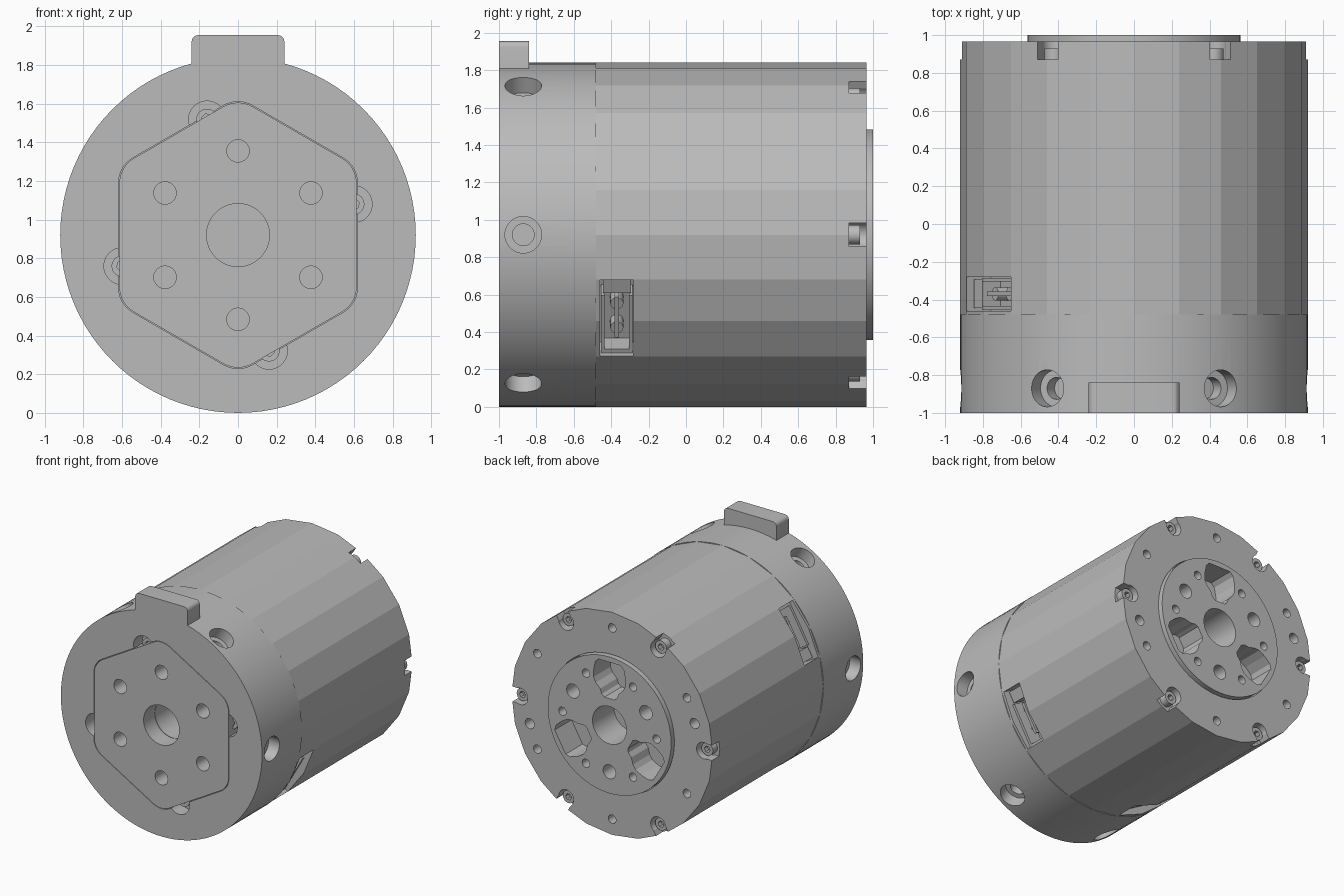
import bpy, bmesh
from math import pi, sin, cos, radians
from mathutils import Matrix

cube = bpy.data.objects.get("Cube")
if cube:
    bpy.data.objects.remove(cube, do_unlink=True)

AXIS_Z = 0.92      # height of the drum axis
R = 0.92           # drum radius

grey = bpy.data.materials.new("machined grey")
grey.use_nodes = True
grey.diffuse_color = (0.5, 0.5, 0.5, 1)
grey.node_tree.nodes["Principled BSDF"].inputs["Base Color"].default_value = (0.5, 0.5, 0.5, 1)


def circle(r, n=48):
    return [(r * cos(2 * pi * i / n), r * sin(2 * pi * i / n)) for i in range(n)]


def rect(x0, x1, z0, z1):
    return [(x0, z0), (x1, z0), (x1, z1), (x0, z1)]


def hexagon(apothem, fillet, steps=8):
    """Rounded hexagon with a corner pointing up."""
    d = (apothem - fillet) / cos(pi / 6)
    pts = []
    for k in range(6):
        a = radians(90 + 60 * k)
        for s in range(steps + 1):
            b = a + radians(-30 + 60 * s / steps)
            pts.append((d * cos(a) + fillet * cos(b), d * sin(a) + fillet * sin(b)))
    return pts


def polar(angle, r=0, y=0):
    """Frame on the drum: local x is radial, y is axial, z is tangential."""
    return (Matrix.Translation((0, y, AXIS_Z)) @ Matrix.Rotation(-radians(angle), 4, 'Y')
            @ Matrix.Translation((r, 0, 0)))


def radial(angle, y=0):
    """Frame whose local y points outward from the drum axis."""
    return polar(angle, 0, y) @ Matrix.Rotation(-pi / 2, 4, 'Z')


def solid(name, *prisms):
    """Object from prisms: (outline in x/z, y start, y end, frame)."""
    bm = bmesh.new()
    for pts, y0, y1, frame in prisms:
        a = [bm.verts.new(frame @ Matrix.Translation((x, y0, z)).translation) for x, z in pts]
        b = [bm.verts.new(frame @ Matrix.Translation((x, y1, z)).translation) for x, z in pts]
        bm.faces.new(a)
        bm.faces.new(b[::-1])
        for i in range(len(pts)):
            j = (i + 1) % len(pts)
            bm.faces.new((a[j], a[i], b[i], b[j]))
    bmesh.ops.recalc_face_normals(bm, faces=bm.faces)
    me = bpy.data.meshes.new(name)
    bm.to_mesh(me)
    bm.free()
    me.materials.append(grey)
    ob = bpy.data.objects.new(name, me)
    bpy.context.collection.objects.link(ob)
    return ob


def combine(ob, op, *prism_sets):
    """Apply one boolean per prism set, then drop the cutters."""
    cutters = []
    for prisms in prism_sets:
        c = solid("cutter", *prisms)
        c.hide_render = True
        m = ob.modifiers.new("bool", 'BOOLEAN')
        m.operation, m.solver, m.object = op, 'EXACT', c
        cutters.append(c)
    bpy.context.view_layer.update()
    dg = bpy.context.evaluated_depsgraph_get()
    me = bpy.data.meshes.new_from_object(ob.evaluated_get(dg))
    ob.modifiers.clear()
    ob.data = me
    for c in cutters:
        bpy.data.objects.remove(c, do_unlink=True)


def smooth(ob):
    bpy.ops.object.select_all(action='DESELECT')
    ob.select_set(True)
    bpy.context.view_layer.objects.active = ob
    bpy.ops.object.shade_smooth_by_angle(angle=radians(12))


C = polar(0)
SIXTHS = range(0, 360, 60)
ODD = range(30, 360, 60)
CORNERS = (15, 105, 195, 285)
SLOTS = (-30, 150, 240)

# Front cover with its alignment tab
cover = solid("front_cover", (circle(R, 96), -1, -0.48, C))
w, top, f = 0.24, 1.955 - AXIS_Z, 0.035
tab = [(-w, 0.75), (w, 0.75)]
for cx, start in ((w - f, 0), (f - w, 90)):
    tab += [(cx + f * cos(radians(start + 15 * s)), top - f + f * sin(radians(start + 15 * s)))
            for s in range(7)]
combine(cover, 'UNION', [(tab, -1, -0.84, C)])
combine(cover, 'DIFFERENCE',
        [(hexagon(0.618, 0.15), -1.1, -0.85, C)],
        [(circle(0.095), -1.1, -0.88, polar(a, 0.62)) for a in CORNERS],
        [(circle(0.163), -1.1, -0.6, C)],
        [(circle(0.098), 0.82, 1.1, radial(a, -0.87)) for a in SIXTHS],
        [(circle(0.058), 0.74, 1.1, radial(a, -0.87)) for a in SIXTHS])
smooth(cover)

# Hexagonal front plate
plate = solid("front_hex_plate", (hexagon(0.614, 0.15), -1, -0.855, C))
combine(plate, 'DIFFERENCE',
        [(circle(0.163), -1.1, -0.8, C)],
        [(circle(0.058), -1.1, -0.8, polar(a, 0.436)) for a in ODD])
smooth(plate)

# Faceted rear housing
housing = solid("rear_housing", (circle(R, 24), -0.48, 0.965, C))
combine(housing, 'DIFFERENCE',
        [(circle(0.57, 64), 0.68, 1.1, C)],
        [(circle(0.068), 0.87, 1.1, polar(a, 0.84)) for a in SIXTHS],
        [(rect(0, 0.2, -0.062, 0.062), 0.872, 1.1, polar(a, 0.84)) for a in SIXTHS],
        [(circle(0.035, 24), 0.85, 1.1, polar(a, 0.79)) for a in ODD]
        + [(circle(0.042, 24), 0.85, 1.1, polar(a, 0.78)) for a in (-15, 165)],
        [(rect(0.74, 1.1, -0.235, 0.235), -0.09, 0.09, polar(a, 0, -0.37)) for a in SLOTS])
smooth(housing)

# Rear output disc with bell-shaped pockets
disc = solid("rear_output_disc", (circle(0.564, 64), 0.68, 1, C))
half = [(0.52, 0.10), (0.49, 0.13), (0.42, 0.145), (0.36, 0.145),
        (0.32, 0.125), (0.28, 0.085), (0.24, 0.07), (0.22, 0.045)]
bell = half + [(u, -v) for u, v in reversed(half)]
combine(disc, 'DIFFERENCE',
        [(circle(0.155), 0.72, 1.1, C)],
        [(bell, 0.78, 1.1, polar(a)) for a in (90, 210, 330)],
        [(circle(0.058, 32), 0.85, 1.1, polar(a, 0.385)) for a in (30, 150, 270)],
        [(circle(0.034, 24), 0.88, 1.1, polar(a, 0.43)) for a in SIXTHS])
smooth(disc)

# Socket screws: rear rim and front recesses
for a in SIXTHS:
    screw = solid("rear_screw", (circle(0.052, 32), 0.86, 0.93, polar(a, 0.845)))
    combine(screw, 'DIFFERENCE', [(circle(0.027, 6), 0.89, 1, polar(a, 0.845))])
    smooth(screw)
for a in CORNERS:
    screw = solid("front_screw", (circle(0.055, 32), -0.94, -0.87, polar(a, 0.62)))
    combine(screw, 'DIFFERENCE', [(circle(0.03, 6), -1, -0.91, polar(a, 0.62))])
    smooth(screw)

# Side connectors inside the slots
for a in SLOTS:
    s = polar(a, 0, -0.37)
    solid("connector_block", (rect(0.73, 0.85, 0.13, 0.22), -0.075, 0.075, s))
    solid("connector_frame",
          (rect(0.73, 0.86, -0.22, 0.12), -0.085, -0.065, s),
          (rect(0.73, 0.86, -0.22, 0.12), 0.065, 0.085, s),
          (rect(0.73, 0.86, -0.232, -0.21), -0.085, 0.085, s))
    for z in (-0.1, 0.05):
        pin = solid("connector_pin",
                    (circle(0.035, 24), 0.73, 0.82, radial(a, -0.37) @ Matrix.Translation((0, 0, z))))
        smooth(pin)
    solid("connector_blade", (rect(0.73, 0.84, -0.15, 0.1), -0.012, 0.012, s))
